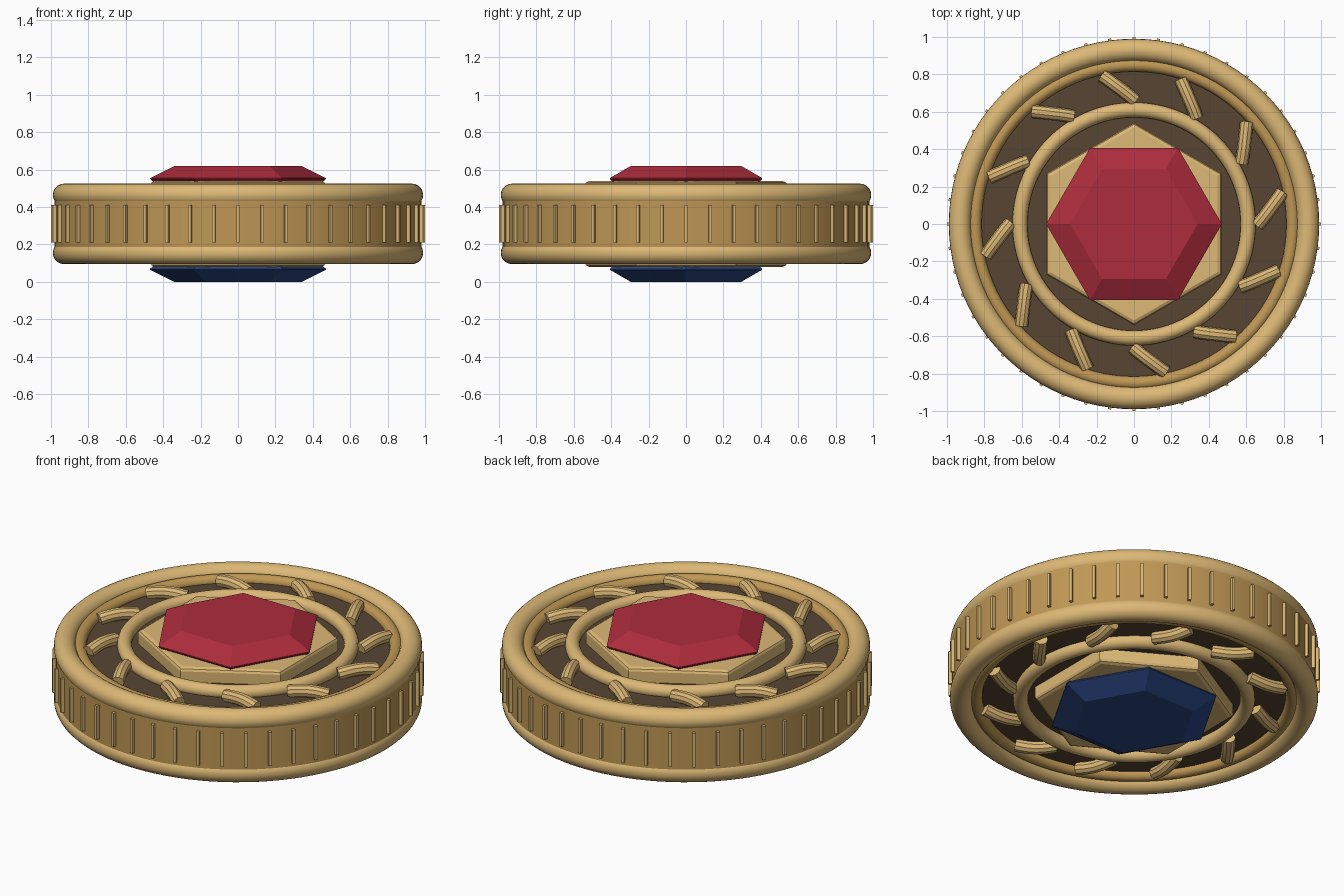
import bpy, bmesh
from math import sin, cos, pi, radians

if "Cube" in bpy.data.objects:
    bpy.data.objects.remove(bpy.data.objects["Cube"])

MID = 0.31  # height of the symmetry plane


def material(name, rgb):
    m = bpy.data.materials.new(name)
    m.diffuse_color = (*rgb, 1)
    m.use_nodes = True
    m.node_tree.nodes["Principled BSDF"].inputs["Base Color"].default_value = m.diffuse_color
    return m


LIGHT = material("light_gold", (0.72, 0.48, 0.18))
DARK = material("dark_gold", (0.52, 0.31, 0.09))
BROWN = material("brown", (0.095, 0.06, 0.033))
RED = material("red_gem", (0.42, 0.025, 0.045))
BLUE = material("blue_gem", (0.025, 0.065, 0.24))


def finish(obj, name, mat, smooth=True):
    obj.name = name
    obj.data.materials.clear()
    obj.data.materials.append(mat)
    if smooth:
        bpy.ops.object.select_all(action='DESELECT')
        obj.select_set(True)
        bpy.context.view_layer.objects.active = obj
        bpy.ops.object.shade_smooth_by_angle(angle=radians(35))
    return obj


def stack(name, sides, rings, mat, phase=0.0, smooth=True):
    """Closed solid from (radius, z) rings of a regular polygon."""
    bm = bmesh.new()
    loops = [[bm.verts.new((r * cos(phase + 2 * pi * i / sides),
                            r * sin(phase + 2 * pi * i / sides), z))
              for i in range(sides)] for r, z in rings]
    for a, b in zip(loops, loops[1:]):
        for i in range(sides):
            j = (i + 1) % sides
            bm.faces.new((a[i], a[j], b[j], b[i]))
    bm.faces.new(loops[0])
    bm.faces.new(loops[-1])
    bmesh.ops.recalc_face_normals(bm, faces=bm.faces)
    me = bpy.data.meshes.new(name)
    bm.to_mesh(me)
    bm.free()
    obj = bpy.data.objects.new(name, me)
    bpy.context.collection.objects.link(obj)
    return finish(obj, name, mat, smooth)


def torus(name, major, minor, z, mat):
    bpy.ops.mesh.primitive_torus_add(major_radius=major, minor_radius=minor, major_segments=96,
                                     minor_segments=20, location=(0, 0, z))
    return finish(bpy.context.object, name, mat)


def spiral_rods(name, height):
    """Twelve short bent rods around the channel."""
    cu = bpy.data.curves.new(name, 'CURVE')
    cu.dimensions = '3D'
    cu.bevel_depth = 0.036
    cu.bevel_resolution = 3
    cu.use_fill_caps = True
    for k in range(12):
        sp = cu.splines.new('POLY')
        sp.points.add(6)
        for i, p in enumerate(sp.points):
            t = i / 6
            r = 0.66 + 0.15 * t
            a = radians(30 * k + 12.5 * t - 0.5 + 1.5 * sin(pi * t) * 0.5)
            p.co = (r * cos(a), r * sin(a), height(0.165 + 0.014 * sin(pi * t)), 1)
    obj = bpy.data.objects.new(name, cu)
    bpy.context.collection.objects.link(obj)
    bpy.ops.object.select_all(action='DESELECT')
    obj.select_set(True)
    bpy.context.view_layer.objects.active = obj
    bpy.ops.object.convert(target='MESH')
    finish(bpy.context.object, name, LIGHT)


# Core drum
stack("drum", 96, [(0.98, MID - 0.125), (0.98, MID + 0.125)], DARK)

# Grip ridges around the edge
bm = bmesh.new()
for k in range(48):
    a = 2 * pi * k / 48
    for v in bmesh.ops.create_cube(bm, size=1)['verts']:
        x, y, z = 0.985 + v.co.x * 0.028, v.co.y * 0.016, MID + v.co.z * 0.2
        v.co = (x * cos(a) - y * sin(a), x * sin(a) + y * cos(a), z)
me = bpy.data.meshes.new("edge_ridges")
bm.to_mesh(me)
bm.free()
ridges = bpy.data.objects.new("edge_ridges", me)
bpy.context.collection.objects.link(ridges)
finish(ridges, "edge_ridges", LIGHT, False)

# Both decorated faces, mirrored about the middle plane
for side, label, gem in ((1, "upper", RED), (-1, "lower", BLUE)):
    def h(d, s=side):
        return MID + s * d

    torus(label + "_rim", 0.93, 0.06, h(0.155), LIGHT)
    torus(label + "_inner_lip", 0.85, 0.035, h(0.15), DARK)
    stack(label + "_channel_floor", 96, [(0.87, h(0.10)), (0.87, h(0.148))], BROWN)
    torus(label + "_inner_ring", 0.61, 0.04, h(0.165), LIGHT)
    spiral_rods(label + "_rods", h)
    # Hexagonal setting with a chamfered edge
    stack(label + "_setting", 6, [(0.54, h(0.12)), (0.54, h(0.21)), (0.533, h(0.222)), (0.515, h(0.23))],
          LIGHT, pi / 6, False)
    # Faceted gem
    stack(label + "_gem", 6, [(0.45, h(0.222)), (0.47, h(0.24)), (0.47, h(0.245)), (0.34, h(0.31))],
          gem, 0, False)
